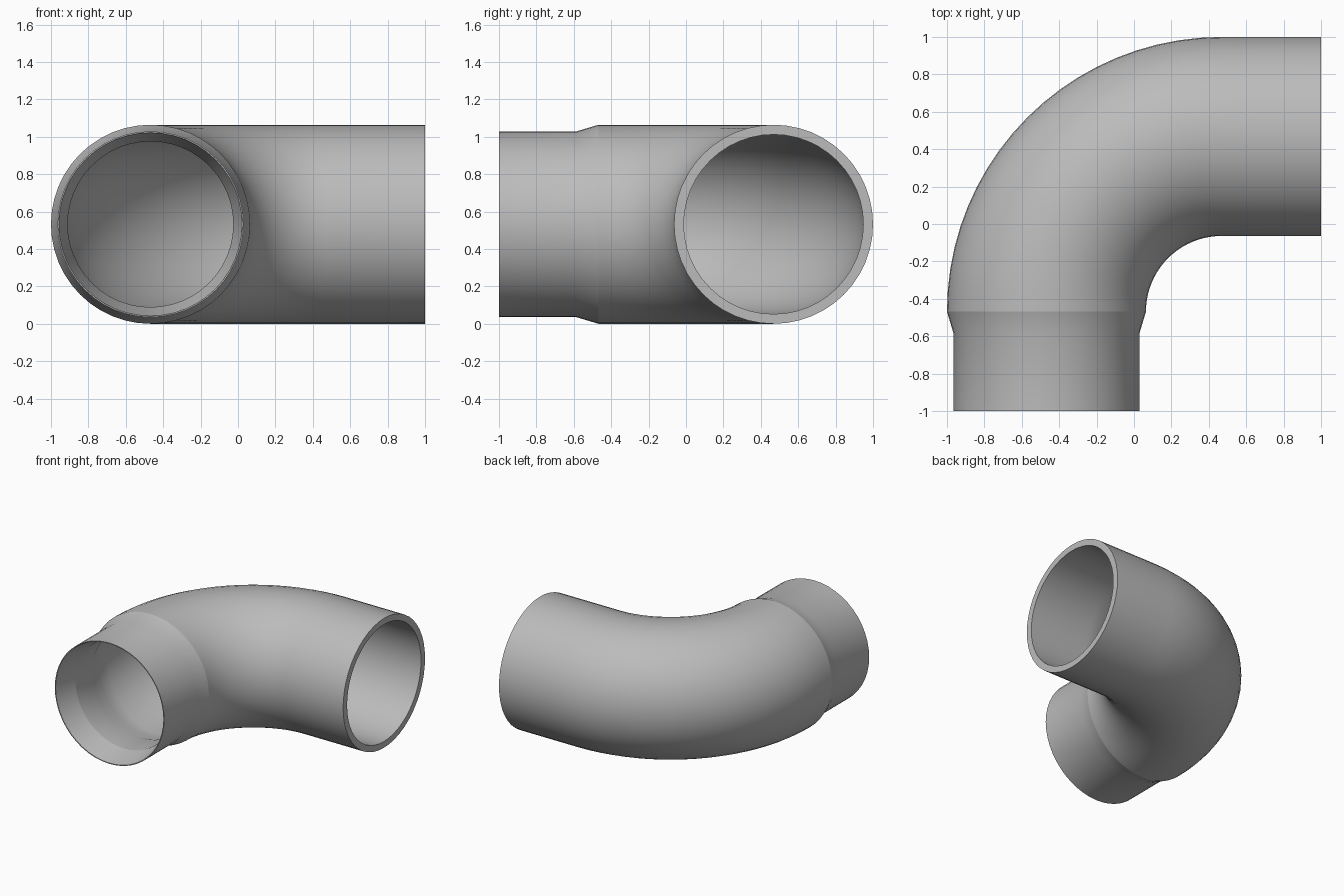
import bpy
import bmesh
from math import sin, cos, pi
from mathutils import Vector

# Remove the default cube only
cube = bpy.data.objects.get("Cube")
if cube:
    bpy.data.objects.remove(cube, do_unlink=True)

SIDES = 48
BEND_STEPS = 20
OUTER, BORE = 0.532, 0.48          # main pipe radii
AXIS = 1 - OUTER                   # pipe centre line offset, and bend centre
BEND_RADIUS = 2 * AXIS

# One plain material
grey = bpy.data.materials.new("pipe grey")
grey.use_nodes = True
colour = (0.5, 0.5, 0.5, 1)
grey.diffuse_color = colour
bsdf = grey.node_tree.nodes["Principled BSDF"]
bsdf.inputs["Base Color"].default_value = colour
bsdf.inputs["Roughness"].default_value = 0.6


def front_station(y):
    """Centre and sideways direction on the straight front leg."""
    return Vector((-AXIS, y, OUTER)), Vector((-1, 0, 0))


def bend_station(t):
    """Centre and sideways direction at fraction t of the quarter bend."""
    side = Vector((-cos(t * pi / 2), sin(t * pi / 2), 0))
    return Vector((AXIS, -AXIS, OUTER)) + side * BEND_RADIUS, side


def end_station():
    return Vector((1, AXIS, OUTER)), Vector((0, 1, 0))


def bend(radius):
    return [(bend_station(i / BEND_STEPS), radius, False)
            for i in range(1, BEND_STEPS + 1)]


# Outer skin: spigot, flare, bend, straight leg (station, radius, sharp ring)
outside = [
    (front_station(-1), 0.497, True),
    (front_station(-0.585), 0.497, False),
    (front_station(-AXIS), OUTER, True),
    *bend(OUTER),
    (end_station(), OUTER, True),
]

# Inner skin: tapered mouth, throat, flare, bend, straight bore
inside = [
    (front_station(-1), 0.49, True),
    (front_station(-0.81), 0.443, True),
    (front_station(-0.585), 0.443, False),
    (front_station(-AXIS), BORE, False),
    *bend(BORE),
    (end_station(), BORE, True),
]

# Loft a closed wall through all the rings, out along the skin and back inside
bm = bmesh.new()
rings = []
sections = outside + inside[::-1]
for (centre, side), radius, sharp in sections:
    ring = []
    for k in range(SIDES):
        a = 2 * pi * k / SIDES
        offset = side * cos(a) + Vector((0, 0, 1)) * sin(a)
        ring.append(bm.verts.new(centre + offset * radius))
    rings.append(ring)

for i, ring in enumerate(rings):
    after = rings[(i + 1) % len(rings)]
    for k in range(SIDES):
        n = (k + 1) % SIDES
        face = bm.faces.new((ring[k], ring[n], after[n], after[k]))
        face.smooth = True

# Keep the rims and the joint crisp
for ring, (_, _, sharp) in zip(rings, sections):
    if sharp:
        for k in range(SIDES):
            bm.edges.get((ring[k], ring[(k + 1) % SIDES])).smooth = False

bmesh.ops.recalc_face_normals(bm, faces=bm.faces)
mesh = bpy.data.meshes.new("pipe_elbow")
bm.to_mesh(mesh)
bm.free()
mesh.materials.append(grey)
pipe = bpy.data.objects.new("pipe_elbow", mesh)
bpy.context.collection.objects.link(pipe)
